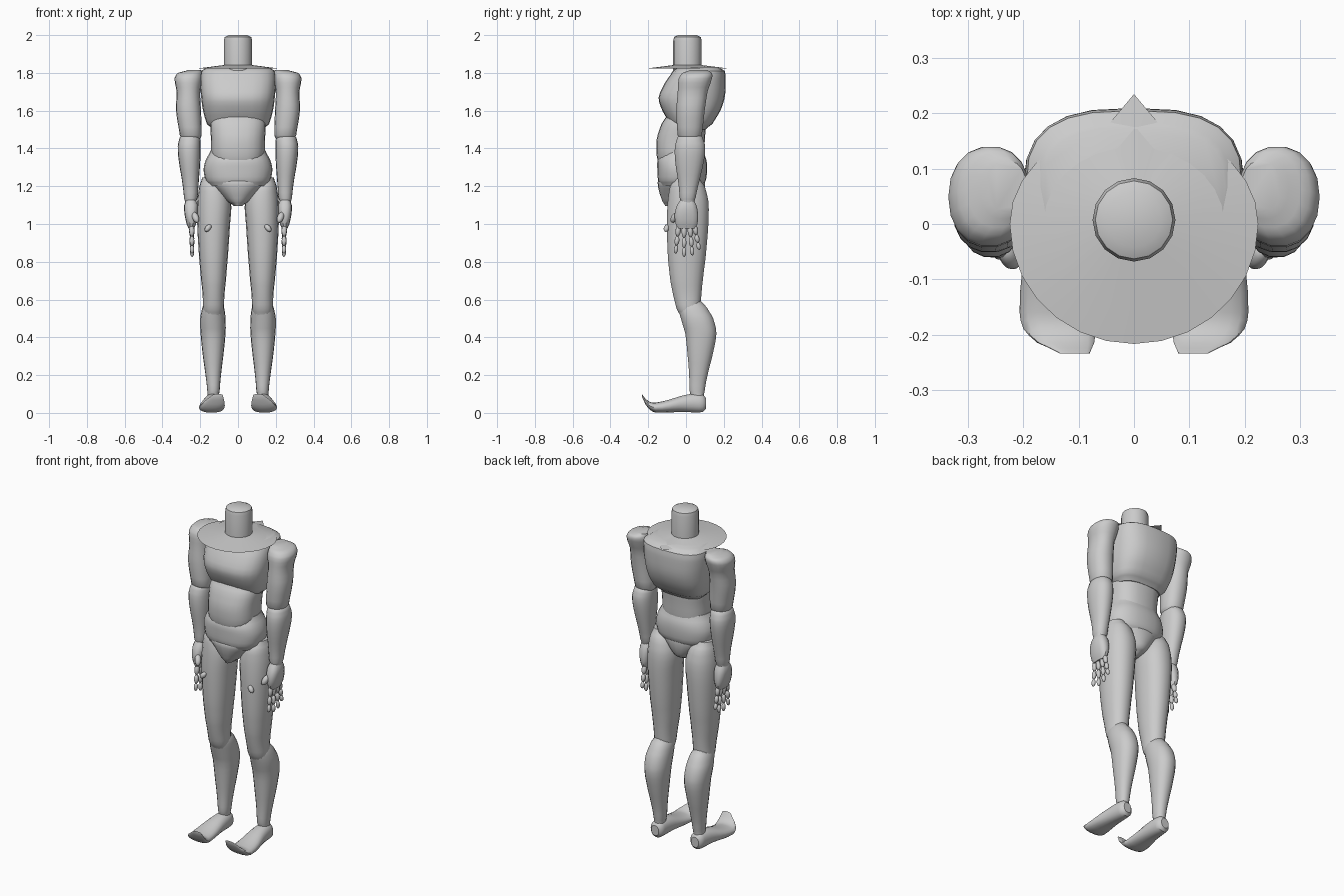
import bpy, bmesh, math
from mathutils import Vector, Matrix

grey = bpy.data.materials.new("mannequin_grey")
grey.diffuse_color = (0.6, 0.6, 0.6, 1)


def finish(name, bm, mirror=False, angle=40):
    """Turn a bmesh into a smooth grey object, mirrored across x if asked."""
    mesh = bpy.data.meshes.new(name)
    bm.to_mesh(mesh)
    bm.free()
    mesh.materials.append(grey)
    ob = bpy.data.objects.new(name, mesh)
    bpy.context.collection.objects.link(ob)
    bpy.ops.object.select_all(action='DESELECT')
    ob.select_set(True)
    bpy.context.view_layer.objects.active = ob
    bpy.ops.object.shade_smooth_by_angle(angle=math.radians(angle))
    if mirror:
        mod = ob.modifiers.new("mirror", 'MIRROR')
        mod.use_mirror_merge = False
    return ob


def spline(rings, steps):
    """Smoothly interpolate extra rings between the given ones."""
    out = []
    for i in range(len(rings) - 1):
        p0, p1 = rings[max(i - 1, 0)], rings[i]
        p2, p3 = rings[i + 1], rings[min(i + 2, len(rings) - 1)]
        for s in range(steps):
            t = s / steps
            row = [b + 0.5 * t * (c - a + t * (2*a - 5*b + 4*c - d + t * (3*(b - c) + d - a)))
                   for a, b, c, d in zip(p0, p1, p2, p3)]
            row[0] = p1[0] + (p2[0] - p1[0]) * t
            out.append(row)
    return out + [rings[-1]]


def loft(name, rings, axis='z', power=2.2, sides=18, steps=3, mirror=False):
    """Rings are (position along axis, x min, x max, other min, other max)."""
    bm = bmesh.new()
    loops = []
    for t, a0, a1, b0, b1 in spline(rings, steps):
        loop = []
        for k in range(sides):
            ang = 2 * math.pi * k / sides
            c, s = math.cos(ang), math.sin(ang)
            a = (a0 + a1) / 2 + (a1 - a0) / 2 * math.copysign(abs(c) ** (2 / power), c)
            b = (b0 + b1) / 2 + (b1 - b0) / 2 * math.copysign(abs(s) ** (2 / power), s)
            loop.append(bm.verts.new((a, b, t) if axis == 'z' else (a, t, b)))
        loops.append(loop)
    for lo, hi in zip(loops, loops[1:]):
        for k in range(sides):
            n = (k + 1) % sides
            bm.faces.new((lo[k], lo[n], hi[n], hi[k]))
    bm.faces.new(loops[0])
    bm.faces.new(loops[-1])
    bmesh.ops.recalc_face_normals(bm, faces=bm.faces)
    return finish(name, bm, mirror)


def bead(bm, p, q, radius):
    """Add a stretched bead running from p to q."""
    p, q = Vector(p), Vector(q)
    d = q - p
    m = (Matrix.Translation((p + q) / 2) @ d.to_track_quat('Z', 'Y').to_matrix().to_4x4()
         @ Matrix.Diagonal((radius, radius, d.length * 0.54, 1)))
    bmesh.ops.create_uvsphere(bm, u_segments=10, v_segments=6, radius=1, matrix=m)


# Neck stump
loft("neck", [(1.80, -.075, .075, -.068, .083), (1.97, -.075, .075, -.068, .083),
              (1.99, -.070, .070, -.063, .078), (2.00, -.050, .050, -.042, .058)],
     power=2, sides=16, steps=1)

# Thin flared collar with a point at the back
bm = bmesh.new()
inner, rim = [], []
for k in range(28):
    ang = 2 * math.pi * k / 28
    c, s = math.cos(ang), math.sin(ang)
    y = 0.235 if k == 7 else s * (0.18 if s > 0 else 0.217)
    inner.append(bm.verts.new((0.07 * c, 0.008 + 0.07 * s, 1.842)))
    rim.append(bm.verts.new((0.225 * c, y, 1.822)))
for k in range(28):
    n = (k + 1) % 28
    bm.faces.new((inner[k], rim[k], rim[n], inner[n]))
finish("collar", bm)

# Torso
loft("chest", [(1.50, -.135, .135, -.060, .105), (1.53, -.165, .165, -.085, .140),
               (1.60, -.185, .185, -.125, .182), (1.67, -.195, .195, -.145, .205),
               (1.75, -.200, .200, -.110, .210), (1.81, -.195, .195, -.070, .205),
               (1.83, -.165, .165, -.045, .175)], power=2.8, sides=24)
loft("belly", [(1.30, -.120, .120, -.140, .085), (1.36, -.140, .140, -.155, .095),
               (1.45, -.143, .143, -.155, .100), (1.53, -.147, .147, -.130, .105),
               (1.58, -.135, .135, -.100, .100)], power=2.5, sides=24)
loft("hips", [(1.20, -.150, .150, -.135, .085), (1.23, -.172, .172, -.148, .105),
              (1.29, -.182, .182, -.152, .112), (1.34, -.170, .170, -.150, .108),
              (1.39, -.145, .145, -.125, .090)], power=2.4, sides=24)
loft("pelvis", [(1.095, -.022, .022, -.110, .030), (1.12, -.060, .060, -.125, .075),
                (1.17, -.108, .108, -.142, .095), (1.22, -.150, .150, -.150, .100),
                (1.24, -.145, .145, -.140, .095)], power=2.1, sides=24)

# Arms
loft("upper_arm", [(1.44, .205, .295, -.025, .065), (1.47, .192, .308, -.045, .085),
                   (1.60, .196, .328, -.052, .100), (1.70, .200, .325, -.045, .115),
                   (1.77, .188, .336, -.040, .138), (1.80, .190, .318, -.020, .138),
                   (1.815, .195, .265, .020, .115)], mirror=True)
loft("forearm", [(1.115, .222, .280, -.030, .045), (1.14, .214, .286, -.034, .052),
                 (1.22, .208, .295, -.042, .070), (1.33, .200, .313, -.058, .095),
                 (1.41, .198, .319, -.060, .103), (1.46, .202, .308, -.045, .088),
                 (1.475, .220, .290, -.025, .070)], mirror=True)
loft("palm", [(0.975, .232, .262, -.045, .050), (1.00, .222, .272, -.056, .062),
              (1.05, .214, .283, -.062, .066), (1.10, .212, .285, -.048, .056),
              (1.13, .225, .275, -.030, .042)], power=2.6, sides=14, steps=2, mirror=True)

# Jointed fingers: base y, tip y, tip z
bm = bmesh.new()
for y0, y1, z1 in [(-.038, -.056, .845), (-.010, -.010, .828),
                   (.020, .034, .835), (.044, .070, .865)]:
    base, tip = Vector((.245, y0, .995)), Vector((.243, y1, z1))
    for i, f in enumerate((0, .40, .72)):
        bead(bm, base.lerp(tip, f), base.lerp(tip, (.40, .72, 1)[i]), .0145 - .0015 * i)
finish("fingers", bm, mirror=True)

# Thumbs, with the loose tip resting on the thigh front
bm = bmesh.new()
bead(bm, (.235, -.045, 1.06), (.215, -.075, 1.01), .018)
bead(bm, (.145, -.098, .995), (.172, -.108, .962), .015)
finish("thumb", bm, mirror=True)

# Legs
loft("thigh", [(.50, .085, .175, -.025, .060), (.55, .075, .185, -.050, .075),
               (.62, .072, .187, -.068, .082), (.70, .064, .195, -.084, .090),
               (.82, .054, .206, -.097, .105), (1.00, .042, .216, -.103, .120),
               (1.12, .036, .216, -.098, .120), (1.20, .060, .205, -.085, .100),
               (1.245, .100, .190, -.055, .070)], mirror=True)
loft("shin", [(.085, .102, .160, .025, .095), (.12, .097, .163, .018, .100),
              (.20, .090, .172, .016, .115), (.30, .078, .186, .008, .140),
              (.42, .066, .198, -.005, .162), (.50, .066, .200, -.028, .145),
              (.56, .074, .188, -.042, .110), (.60, .095, .170, -.030, .075)], mirror=True)

# Feet with upturned toes
loft("foot", [(-.234, .080, .135, .085, .100), (-.215, .072, .175, .045, .075),
              (-.190, .070, .200, .015, .058), (-.160, .073, .207, .001, .055),
              (-.090, .077, .203, .002, .070), (-.020, .083, .188, .004, .092),
              (.050, .088, .178, .002, .103), (.090, .093, .172, .004, .098),
              (.105, .108, .158, .020, .080)], axis='y', steps=2, mirror=True)
